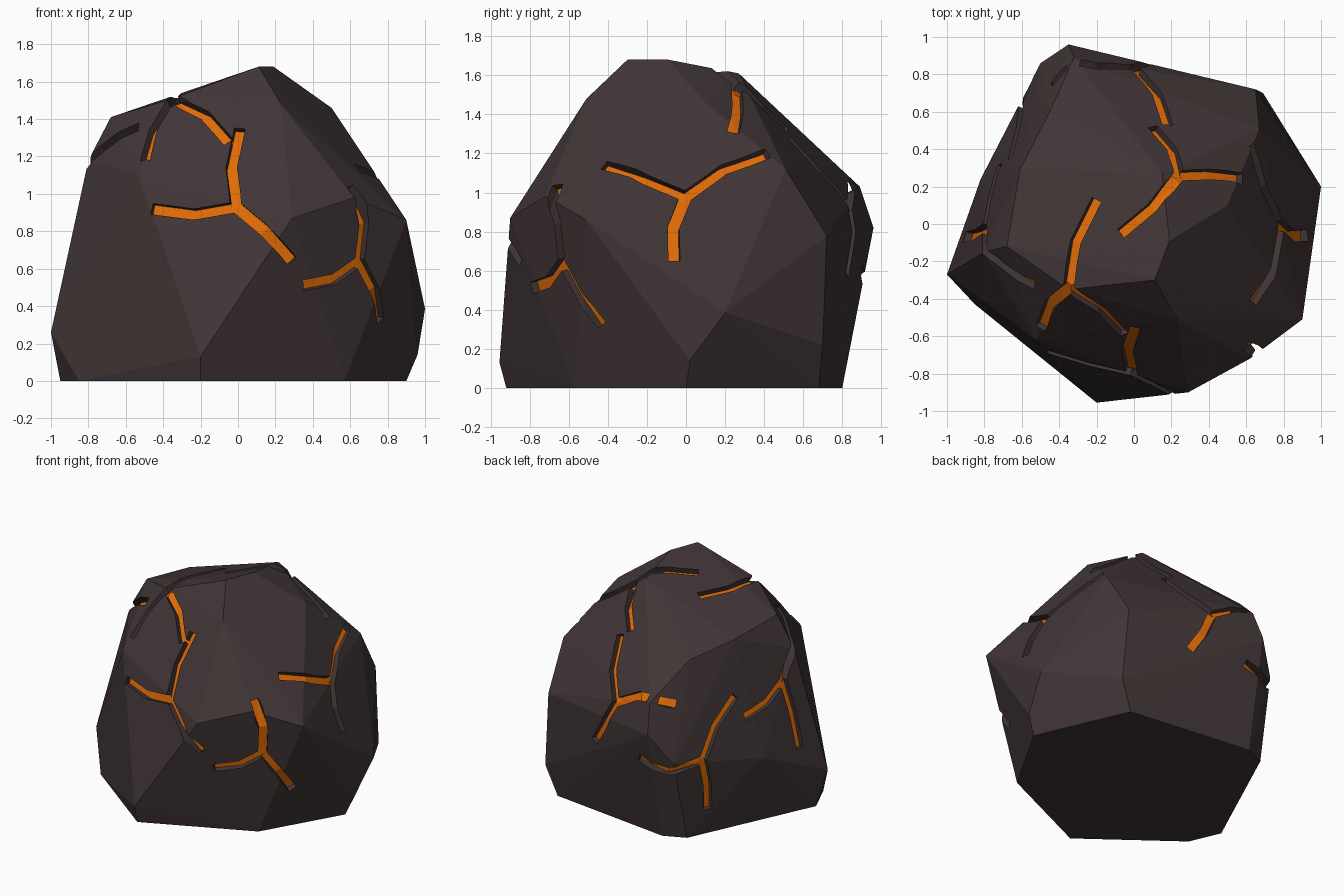
import bpy, bmesh
from mathutils import Vector
from mathutils.bvhtree import BVHTree

if "Cube" in bpy.data.objects:
    bpy.data.objects.remove(bpy.data.objects["Cube"])


def make_material(name, color):
    m = bpy.data.materials.new(name)
    m.diffuse_color = (*color, 1)
    m.use_nodes = True
    m.node_tree.nodes["Principled BSDF"].inputs["Base Color"].default_value = m.diffuse_color
    return m


stone = make_material("dark stone", (0.053, 0.036, 0.037))
glow = make_material("glowing orange", (0.75, 0.147, 0.002))


def make_object(name, bm):
    mesh = bpy.data.meshes.new(name)
    bm.to_mesh(mesh)
    bm.free()
    mesh.materials.append(stone)
    mesh.materials.append(glow)
    ob = bpy.data.objects.new(name, mesh)
    bpy.context.collection.objects.link(ob)
    return ob


# Boulder: convex hull of a few corners, from the ground up
base = [(-.2, -.92), (.57, -.57), (.9, 0), (.6, .68), (-.36, .8), (-.52, .73),
        (-.95, -.2), (-.85, -.43)]
lower = [(-.2, -.955, .13), (.96, .02, .14), (.69, .7, .22), (-1, -.27, .26),
         (1, .2, .385), (-.82, .24, .5), (-.5, .86, .6), (.65, .72, .78),
         (-.35, .96, .82), (.9, -.51, .86), (.29, -.9, .87), (.62, -.72, .98)]
upper = [(-.32, .89, 1.03), (-.53, -.62, 1.1), (.67, .51, 1.12), (-.8, -.15, 1.18),
         (-.45, .6, 1.28), (-.61, .29, 1.36), (-.68, -.12, 1.41), (.5, .1, 1.46),
         (.23, -.51, 1.48), (-.35, -.35, 1.51), (.15, .27, 1.61),
         (.19, -.09, 1.68), (.11, -.3, 1.68)]
bm = bmesh.new()
for c in [(x, y, 0) for x, y in base] + lower + upper:
    bm.verts.new(c)
bmesh.ops.convex_hull(bm, input=bm.verts[:])
bmesh.ops.delete(bm, geom=[v for v in bm.verts if not v.link_faces], context='VERTS')
bmesh.ops.recalc_face_normals(bm, faces=bm.faces[:])
surface = BVHTree.FromBMesh(bm)
boulder = make_object("boulder", bm)

# Each side: where a point on its plane starts, and the way it is cast in
sides = {
    'front': lambda a, b: ((a, -3, b), (0, 1, 0)),
    'back': lambda a, b: ((a, 3, b), (0, -1, 0)),
    'right': lambda a, b: ((3, a, b), (-1, 0, 0)),
    'left': lambda a, b: ((-3, a, b), (1, 0, 0)),
    'top': lambda a, b: ((a, b, 4), (0, 0, -1)),
    'back_left': lambda a, b: ((-.82 * a - 1.71, -.57 * a + 2.46, b), (.57, -.82, 0)),
}

# Cracks: side, which arm bends right, node, three arm ends
cracks = [
    ('front', None, (-.01, .93), [(.01, 1.35), (-.46, .92), (.29, .64)]),
    ('front', 0, (.65, .64), [(.6, 1.04), (.35, .51), (.76, .32)]),
    ('top', 2, (-.35, -.34), [(-.2, .13), (-.05, -.59), (-.5, -.56)]),
    ('top', 0, (.24, .26), [(.1, .52), (-.07, -.05), (.58, .24)]),
    ('right', 0, (0, .98), [(-.06, .65), (.42, 1.2), (-.42, 1.14)]),
    ('back', None, (0, .93), [(.18, 1.28), (-.44, 1.0), (.19, .58)]),
    ('left', None, (-.02, .98), [(-.33, 1.36), (.32, .81), (-.07, .48)]),
    ('back_left', None, (.12, .58), [(.34, .97), (-.32, .6), (.155, .19)]),
]
HALF, DEPTH, ABOVE, BEND = .03, .04, .06, .035


def cast(side, point):
    start, way = sides[side](*point)
    hit = surface.ray_cast(Vector(start), Vector(way).normalized())[0]
    if hit is None:
        hit = surface.find_nearest(Vector(start) + 2.2 * Vector(way))[0]
    return hit


def arm_cutter(node, end, bend):
    """Bent square bar along the surface, orange on its buried side."""
    middle = (node + end) / 2
    normal = surface.find_nearest(middle)[1]
    middle += normal.cross(end - node).normalized() * bend
    snapped = [surface.find_nearest(p)[:2] for p in (node, middle, end)]
    pos = [s[0] for s in snapped]
    mean = sum((s[1] for s in snapped), Vector()).normalized()
    pos[0] = pos[0] - (pos[1] - pos[0]).normalized() * .015
    bm = bmesh.new()
    rings = []
    for i, p in enumerate(pos):
        n = (snapped[i][1] + mean).normalized()
        along = (pos[min(i + 1, 2)] - pos[max(i - 1, 0)]).normalized()
        across = along.cross(n).normalized() * HALF
        rings.append([bm.verts.new(p + q) for q in (
            across - n * DEPTH, -across - n * DEPTH,
            -across + n * ABOVE, across + n * ABOVE)])
    for a, b in zip(rings, rings[1:]):
        for k in range(4):
            j = (k + 1) % 4
            f = bm.faces.new((a[k], a[j], b[j], b[k]))
            f.material_index = 1 if k == 0 else 0
    bm.faces.new(rings[0][::-1])
    bm.faces.new(rings[-1])
    bmesh.ops.triangulate(bm, faces=bm.faces[:])
    bmesh.ops.recalc_face_normals(bm, faces=bm.faces[:])
    ob = make_object("crack_cutter", bm)
    ob.hide_render = True
    return ob


# Carve every arm out of the boulder
bpy.context.view_layer.objects.active = boulder
for side, right_arm, node, ends in cracks:
    for i, end in enumerate(ends):
        bend = -BEND if i == right_arm else BEND * (.4 if i == 2 else 1)
        cutter = arm_cutter(cast(side, node), cast(side, end), bend)
        mod = boulder.modifiers.new("carve", 'BOOLEAN')
        mod.operation = 'DIFFERENCE'
        mod.solver = 'EXACT'
        mod.object = cutter
        bpy.ops.object.modifier_apply(modifier=mod.name)
        bpy.data.objects.remove(cutter)
